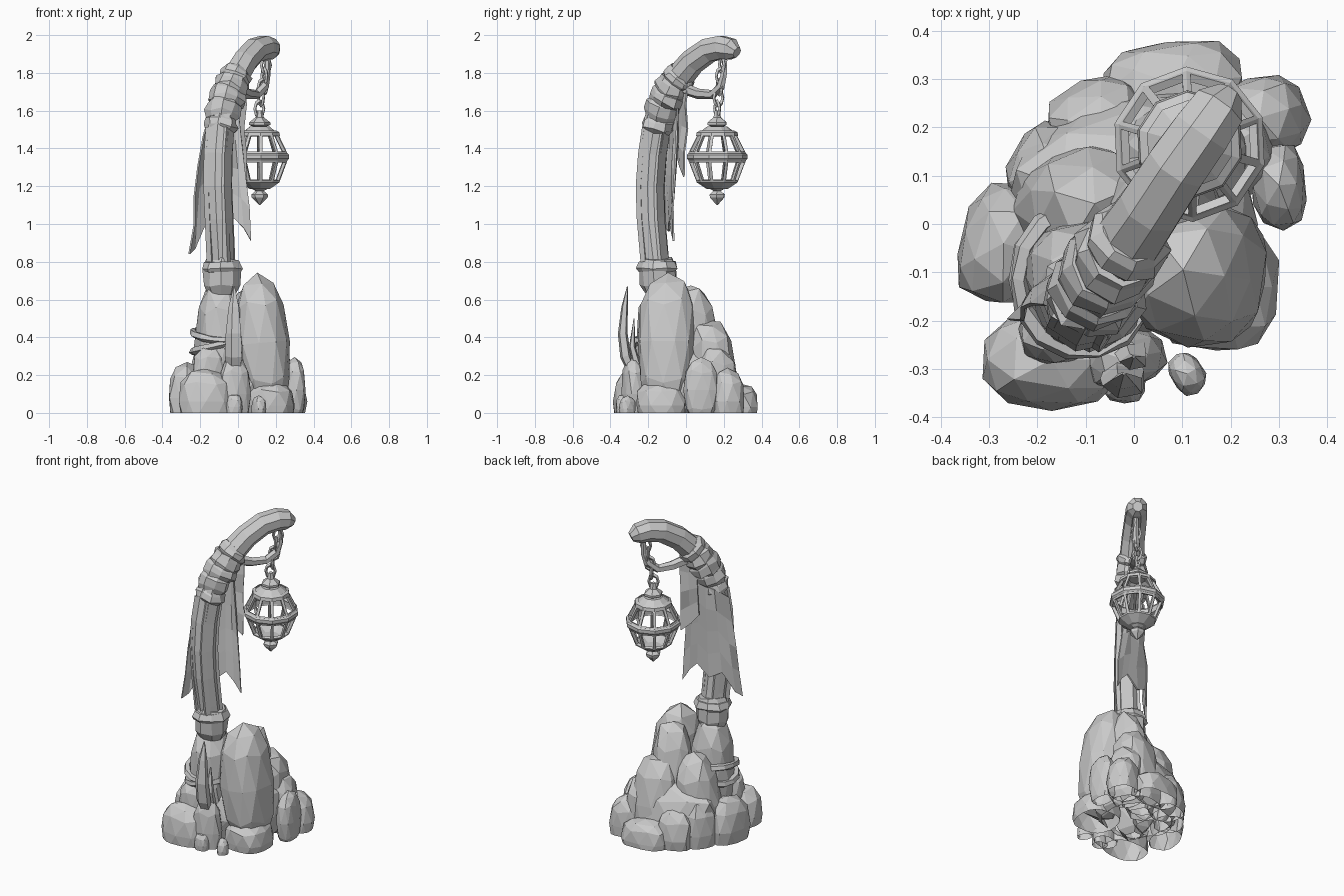
import bpy, bmesh, math, random
from mathutils import Vector, Matrix, Euler

if "Cube" in bpy.data.objects:
    bpy.data.objects.remove(bpy.data.objects["Cube"])

stone = bpy.data.materials.new("light_grey")
stone.use_nodes = True
stone.diffuse_color = (0.6, 0.6, 0.6, 1)
stone.node_tree.nodes["Principled BSDF"].inputs["Base Color"].default_value = (0.6, 0.6, 0.6, 1)
SIDE = Vector((0.83, -0.55, 0))  # horizontal axis across the bend of the pole


def finish(bm, name):
    bmesh.ops.recalc_face_normals(bm, faces=bm.faces)
    mesh = bpy.data.meshes.new(name)
    bm.to_mesh(mesh)
    bm.free()
    mesh.materials.append(stone)
    ob = bpy.data.objects.new(name, mesh)
    bpy.context.collection.objects.link(ob)
    return ob


def tube(name, path, radii, sides=8, caps=True, closed=False, flat=1.0, wobble=0.0, seed=0, side=SIDE):
    """Sweep a polygon along a path; also serves as a lathe on vertical paths."""
    rng = random.Random(seed)
    pts = [Vector(p) for p in path]
    bm, rings, n = bmesh.new(), [], len(pts)
    for i, p in enumerate(pts):
        a = pts[i - 1] if i or closed else p
        b = pts[(i + 1) % n] if i < n - 1 or closed else p
        t = (b - a).normalized()
        s = Vector((0, 0, 1)) if closed else (side - t * side.dot(t)).normalized()
        u = t.cross(s)
        r = radii[i] if isinstance(radii, (list, tuple)) else radii
        ring = []
        for k in range(sides):
            ang = math.tau * (k + 0.5) / sides
            q = r * (1 + rng.uniform(-wobble, wobble))
            ring.append(bm.verts.new(p + s * q * math.cos(ang) + u * q * flat * math.sin(ang)
                                     + t * rng.uniform(-wobble, wobble) * r))
        rings.append(ring)
    for i in range(n if closed else n - 1):
        a, b = rings[i], rings[(i + 1) % n]
        for k in range(sides):
            bm.faces.new((a[k], a[(k + 1) % sides], b[(k + 1) % sides], b[k]))
    if caps and not closed:
        bm.faces.new(rings[0])
        bm.faces.new(rings[-1])
    return finish(bm, name)


def rock(name, loc, half, turn=0, tilt=(0, 0), seed=1, rough=0.06):
    """Faceted boulder, trimmed open at the ground."""
    rng = random.Random(seed)
    bm = bmesh.new()
    bmesh.ops.create_icosphere(bm, subdivisions=2, radius=1)
    rot = Euler((tilt[0], tilt[1], turn)).to_matrix()
    for v in bm.verts:
        c = [math.copysign(abs(x) ** 0.78, x) * h * (1 + rng.uniform(-rough, rough))
             for x, h in zip(v.co, half)]
        v.co = rot @ Vector(c) + Vector(loc)
    bmesh.ops.bisect_plane(bm, geom=bm.verts[:] + bm.edges[:] + bm.faces[:],
                           plane_co=(0, 0, 0), plane_no=(0, 0, 1), clear_inner=True)
    return finish(bm, name)


# Tall boulders of the pedestal
rock("side_slab", (0.135, -0.10, 0.37), (0.135, 0.155, 0.365), -0.15, (0, -0.09), 3, 0.03)
rock("pole_rock", (-0.10, -0.12, 0.34), (0.125, 0.14, 0.36), 0.2, seed=5)
rock("rear_tall_rock", (0.05, 0.06, 0.32), (0.12, 0.11, 0.37), 0.6, (0.12, 0), 7)
rock("rear_mid_rock", (0.10, 0.15, 0.2), (0.14, 0.12, 0.31), 0.3, (0.15, 0), 8)
rock("left_mid_rock", (-0.11, 0.03, 0.22), (0.13, 0.13, 0.30), 0.4, (0, 0.1), 9)
rock("core_rock", (0.0, 0.02, 0.15), (0.25, 0.25, 0.22), 0.3, seed=10)

# Low boulders around the rim
rims = [((-0.17, -0.28, 0.06), (0.145, 0.105, 0.17), 0.0),
        ((-0.27, -0.04, 0.08), (0.09, 0.13, 0.19), -0.3),
        ((-0.17, 0.11, 0.08), (0.09, 0.10, 0.20), -0.5),
        ((-0.07, 0.20, 0.06), (0.11, 0.10, 0.18), 0.4),
        ((0.08, 0.29, 0.03), (0.15, 0.09, 0.13), 0.1),
        ((0.26, 0.22, 0.06), (0.10, 0.09, 0.17), 0.3),
        ((0.19, 0.16, 0.15), (0.10, 0.11, 0.2), 0.5),
        ((0.30, 0.08, 0.12), (0.058, 0.09, 0.17), 0.1),
        ((0.17, -0.13, 0.04), (0.13, 0.14, 0.13), 0.0),
        ((-0.02, -0.28, 0.1), (0.085, 0.06, 0.2), 0.2),
        ((-0.02, -0.33, 0.03), (0.045, 0.042, 0.07), 0.0),
        ((0.11, -0.31, 0.02), (0.035, 0.045, 0.07), 0.5),
        ((-0.15, -0.22, 0.2), (0.09, 0.07, 0.16), 0.3)]
for i, (loc, half, turn) in enumerate(rims):
    rock(f"rim_rock_{i + 1}", loc, half, turn, seed=20 + i)

# Upright shards in front
tube("front_shard", [(-0.02, -0.28, 0.2), (-0.02, -0.32, 0.3), (-0.02, -0.335, 0.42),
                     (-0.02, -0.325, 0.56), (-0.02, -0.31, 0.67)],
     [0.035, 0.05, 0.045, 0.03, 0.004], 5, flat=0.6, side=Vector((1, 0, 0)))
tube("small_shard", [(-0.01, -0.25, 0.22), (0.0, -0.285, 0.35), (0.0, -0.275, 0.5)],
     [0.04, 0.03, 0.004], 5, flat=0.6, side=Vector((1, 0, 0)))

# Ropes tied round the pole rock
for j, (z, lean) in enumerate([(0.36, 0.035), (0.41, -0.03)]):
    loop = []
    for k in range(14):
        a = math.tau * k / 14
        loop.append((-0.105 + 0.135 * math.cos(a), -0.115 + 0.15 * math.sin(a), z + lean * math.cos(a + j)))
    tube(f"rock_rope_{j + 1}", loop, 0.02, 5, closed=True, wobble=0.2, seed=j)

# Collar, pole and bent arm
tube("pole_collar", [(-0.085, -0.14, 0.63), (-0.085, -0.145, 0.68), (-0.085, -0.15, 0.77),
                     (-0.08, -0.15, 0.82)], [0.075, 0.095, 0.1, 0.08], 9, wobble=0.08, seed=4)
tube("pole_lip", [(-0.085, -0.15, 0.745), (-0.085, -0.15, 0.765), (-0.085, -0.15, 0.80)],
     [0.10, 0.11, 0.095], 9, wobble=0.06, seed=6)
tube("pole", [(-0.085, -0.145, 0.7), (-0.09, -0.165, 0.85), (-0.10, -0.185, 1.03), (-0.107, -0.19, 1.2),
              (-0.105, -0.178, 1.37), (-0.093, -0.155, 1.52), (-0.07, -0.11, 1.65)],
     [0.07, 0.07, 0.073, 0.075, 0.076, 0.077, 0.077], 8)
# Raised staves on the pole
for k in range(4):
    a = math.tau * k / 4 + 0.5
    dx, dy = 0.062 * math.cos(a), 0.062 * math.sin(a)
    tube(f"pole_stave_{k + 1}", [(-0.09 + dx, -0.165 + dy, 0.8), (-0.10 + dx, -0.185 + dy, 1.03),
                                 (-0.107 + dx, -0.19 + dy, 1.2), (-0.105 + dx, -0.178 + dy, 1.37),
                                 (-0.095 + dx, -0.157 + dy, 1.51)], 0.022, 4)
tube("bent_arm", [(-0.07, -0.11, 1.64), (-0.02, -0.045, 1.765), (0.035, 0.035, 1.86), (0.09, 0.12, 1.92),
                  (0.14, 0.19, 1.935), (0.175, 0.24, 1.925), (0.198, 0.27, 1.908)],
     [0.075, 0.075, 0.07, 0.068, 0.066, 0.06, 0.03], 8)

# Cloth wraps round the bend
wraps = [((-0.095, -0.155, 1.49), (-0.085, -0.14, 1.56), 0.087), ((-0.088, -0.14, 1.55), (-0.07, -0.11, 1.65), 0.09),
         ((-0.07, -0.112, 1.63), (-0.05, -0.08, 1.71), 0.097), ((-0.05, -0.085, 1.69), (-0.02, -0.05, 1.77), 0.092),
         ((-0.025, -0.055, 1.75), (0.0, -0.02, 1.80), 0.085)]
for i, (a, b, r) in enumerate(wraps):
    a, b = Vector(a), Vector(b)
    tube(f"bend_wrap_{i + 1}", [a, a.lerp(b, 0.3), a.lerp(b, 0.75), b], [r * 0.88, r * 1.03, r, r * 0.85],
         9, wobble=0.1, seed=30 + i)


def cloth(name, top, bottom, hems, rows=4, seed=0):
    """Thin ragged sheet between two polylines; hems give each bottom height."""
    rng = random.Random(seed)
    bm, grid = bmesh.new(), []
    for t, b, h in zip(top, bottom, hems):
        t, b = Vector(t), Vector((*b, h))
        col = []
        for r in range(rows + 1):
            j = rng.uniform(-0.01, 0.01) if 0 < r < rows else 0
            col.append(bm.verts.new(t.lerp(b, r / rows) + Vector((-j, j, 0))))
        grid.append(col)
    for a, b in zip(grid, grid[1:]):
        for r in range(rows):
            bm.faces.new((a[r], b[r], b[r + 1], a[r + 1]))
    ob = finish(bm, name)
    ob.modifiers.new("thickness", "SOLIDIFY").thickness = 0.009


cloth("hanging_cloth",
      [(-0.18, -0.17, 1.46), (-0.17, -0.12, 1.5), (-0.14, -0.085, 1.53), (-0.09, -0.07, 1.55), (-0.05, -0.06, 1.57),
       (-0.015, -0.05, 1.6), (0.0, -0.05, 1.62)],
      [(-0.255, -0.20), (-0.225, -0.17), (-0.17, -0.12), (-0.10, -0.095), (-0.02, -0.09), (0.03, -0.085), (0.07, -0.07)],
      [0.84, 0.87, 1.0, 0.96, 1.03, 0.98, 0.91], seed=2)
cloth("short_cloth", [(-0.05, -0.03, 1.72), (0.0, -0.015, 1.74), (0.035, 0.01, 1.76)],
      [(-0.06, -0.05), (-0.01, -0.035), (0.045, -0.015)], [1.36, 1.3, 1.25], seed=3)

# Hook and chain
tube("hook", [(-0.01, -0.02, 1.72), (0.05, 0.065, 1.69), (0.10, 0.14, 1.685), (0.14, 0.185, 1.73),
              (0.155, 0.20, 1.79), (0.155, 0.205, 1.87)], [0.032, 0.028, 0.026, 0.024, 0.018, 0.015], 6, wobble=0.1)
for i in range(5):
    f = i / 4
    bpy.ops.mesh.primitive_torus_add(major_segments=8, minor_segments=4, major_radius=0.027, minor_radius=0.009,
                                     location=(0.113 + 0.035 * f, 0.165 + 0.025 * f, 1.61 + 0.23 * f),
                                     rotation=(math.pi / 2, 0, 0.5 + i * math.pi / 2))
    link = bpy.context.object
    link.name = f"chain_link_{i + 1}"
    link.scale.y = 1.45
    link.data.materials.append(stone)


# Lantern: caged globe with caps
def lathe(name, profile, sides=10, caps=True):
    return tube(name, [(0.115, 0.165, z) for r, z in profile], [r for r, z in profile], sides, caps)


globe = lathe("lantern_cage", [(0.055, 1.515), (0.10, 1.48), (0.152, 1.375), (0.152, 1.335), (0.108, 1.22),
                               (0.055, 1.185)])
bm = bmesh.new()
bm.from_mesh(globe.data)
windows = [f for f in bm.faces if 0.08 < max(v.co.z for v in f.verts) - min(v.co.z for v in f.verts)]
bmesh.ops.inset_individual(bm, faces=windows, thickness=0.013)
bmesh.ops.delete(bm, geom=windows, context="FACES")
bm.to_mesh(globe.data)
bm.free()
solid = globe.modifiers.new("bars", "SOLIDIFY")
solid.thickness = 0.018
lathe("lantern_band", [(0.148, 1.378), (0.161, 1.366), (0.161, 1.346), (0.148, 1.332)], caps=False)
lathe("lantern_top_ring", [(0.09, 1.495), (0.108, 1.485), (0.112, 1.465)], caps=False)
lathe("lantern_cap", [(0.035, 1.5), (0.034, 1.515), (0.056, 1.525), (0.056, 1.538), (0.022, 1.565), (0.014, 1.6)], 6)
lathe("lantern_finial", [(0.05, 1.19), (0.022, 1.175), (0.045, 1.155), (0.042, 1.14), (0.003, 1.10)], 6)
